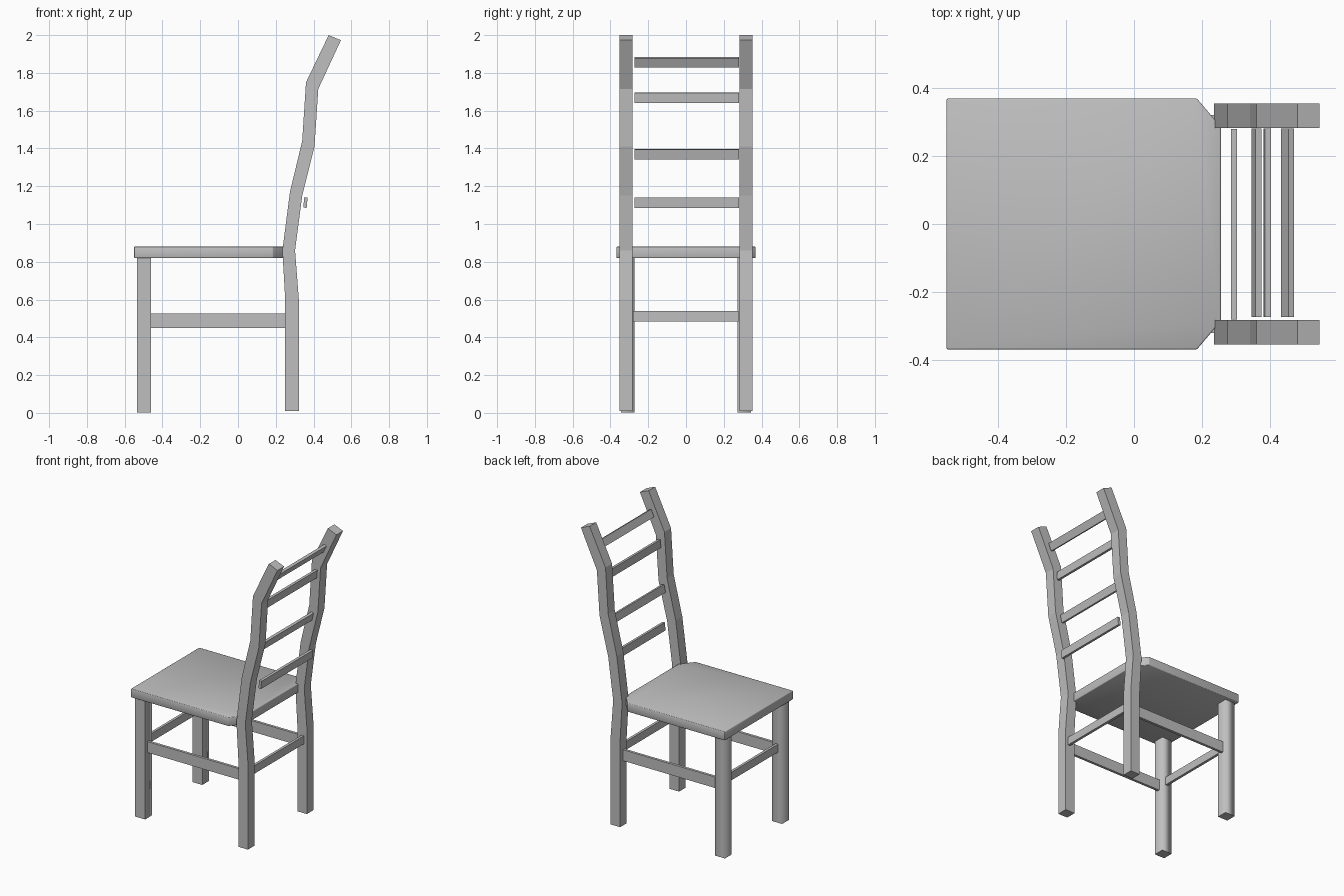
import bpy, bmesh, math
from mathutils import Matrix

default = bpy.data.objects.get("Cube")
if default:
    bpy.data.objects.remove(default, do_unlink=True)

# Single plain finish
GREY = (0.52, 0.52, 0.52, 1.0)
grey = bpy.data.materials.new("plain grey")
grey.use_nodes = True
grey.diffuse_color = GREY
grey.node_tree.nodes["Principled BSDF"].inputs["Base Color"].default_value = GREY


def finish(name, bm):
    bmesh.ops.recalc_face_normals(bm, faces=bm.faces)
    mesh = bpy.data.meshes.new(name)
    bm.to_mesh(mesh)
    bm.free()
    mesh.materials.append(grey)
    obj = bpy.data.objects.new(name, mesh)
    bpy.context.collection.objects.link(obj)
    return obj


def box(name, xs, ys, zs, tilt=0.0):
    """Box between limits, turned about its own y axis by tilt."""
    spans = (xs, ys, zs)
    centre = [(a + b) / 2 for a, b in spans]
    size = [b - a for a, b in spans]
    bm = bmesh.new()
    bmesh.ops.create_cube(bm, size=1, matrix=Matrix.Translation(centre)
                          @ Matrix.Rotation(tilt, 4, 'Y')
                          @ Matrix.Diagonal((*size, 1)))
    return finish(name, bm)


def prism(name, corners, offset):
    """Extrude a flat outline along an offset vector."""
    bm = bmesh.new()
    face = bm.faces.new([bm.verts.new(c) for c in corners])
    top = bmesh.ops.extrude_face_region(bm, geom=[face])["geom"]
    bmesh.ops.translate(bm, vec=offset,
                        verts=[v for v in top if isinstance(v, bmesh.types.BMVert)])
    return finish(name, bm)


# Seat with clipped rear corners and softened edges
half = [(-0.55, 0.368), (0.185, 0.368), (0.255, 0.285)]
outline = half + [(x, -y) for x, y in reversed(half)]
seat = prism("seat", [(x, y, 0.82) for x, y in outline], (0, 0, 0.06))
bevel = seat.modifiers.new("soft edges", 'BEVEL')
bevel.width = 0.004
bevel.segments = 2
for p in seat.data.polygons:
    p.use_smooth = True

# Bent back posts, front edge then rear edge
front_edge = [(0.25, 0.01), (0.25, 0.6), (0.235, 0.86), (0.275, 1.17),
              (0.34, 1.44), (0.36, 1.75), (0.48, 2.0)]
rear_edge = [(0.545, 1.973), (0.425, 1.715), (0.405, 1.41), (0.34, 1.15),
             (0.302, 0.86), (0.322, 0.6), (0.322, 0.01)]

for side, s in (("left", -1), ("right", 1)):
    prism(side + "_back_post",
          [(x, s * 0.282, z) for x, z in front_edge + rear_edge],
          (0, s * 0.071, 0))

    # Front leg, rounded in shading on all but one side
    ys = sorted((s * 0.272, s * 0.344))
    leg = box(side + "_front_leg", (-0.535, -0.46), ys, (0.003, 0.82))
    for p in leg.data.polygons:
        p.use_smooth = abs(p.normal.z) < 0.5 and p.normal.y > -0.5

    # Side stretcher
    ys = sorted((s * 0.302, s * 0.32))
    box(side + "_stretcher", (-0.462, 0.252), ys, (0.45, 0.525))

# Cross stretchers
for name, x in (("front_stretcher", -0.496), ("rear_stretcher", 0.294)):
    box(name, (x - 0.009, x + 0.009), (-0.281, 0.279), (0.485, 0.54))

# Ladder slats: centre x, centre z, height, lean in degrees
slats = [(0.357, 1.113, 0.054, 5), (0.359, 1.37, 0.053, 13),
         (0.391, 1.668, 0.054, 4), (0.451, 1.857, 0.052, 25)]
for i, (x, z, h, lean) in enumerate(slats, 1):
    box(f"back_slat_{i}", (x - 0.009, x + 0.009), (-0.273, 0.281),
        (z - h / 2, z + h / 2), math.radians(lean))
